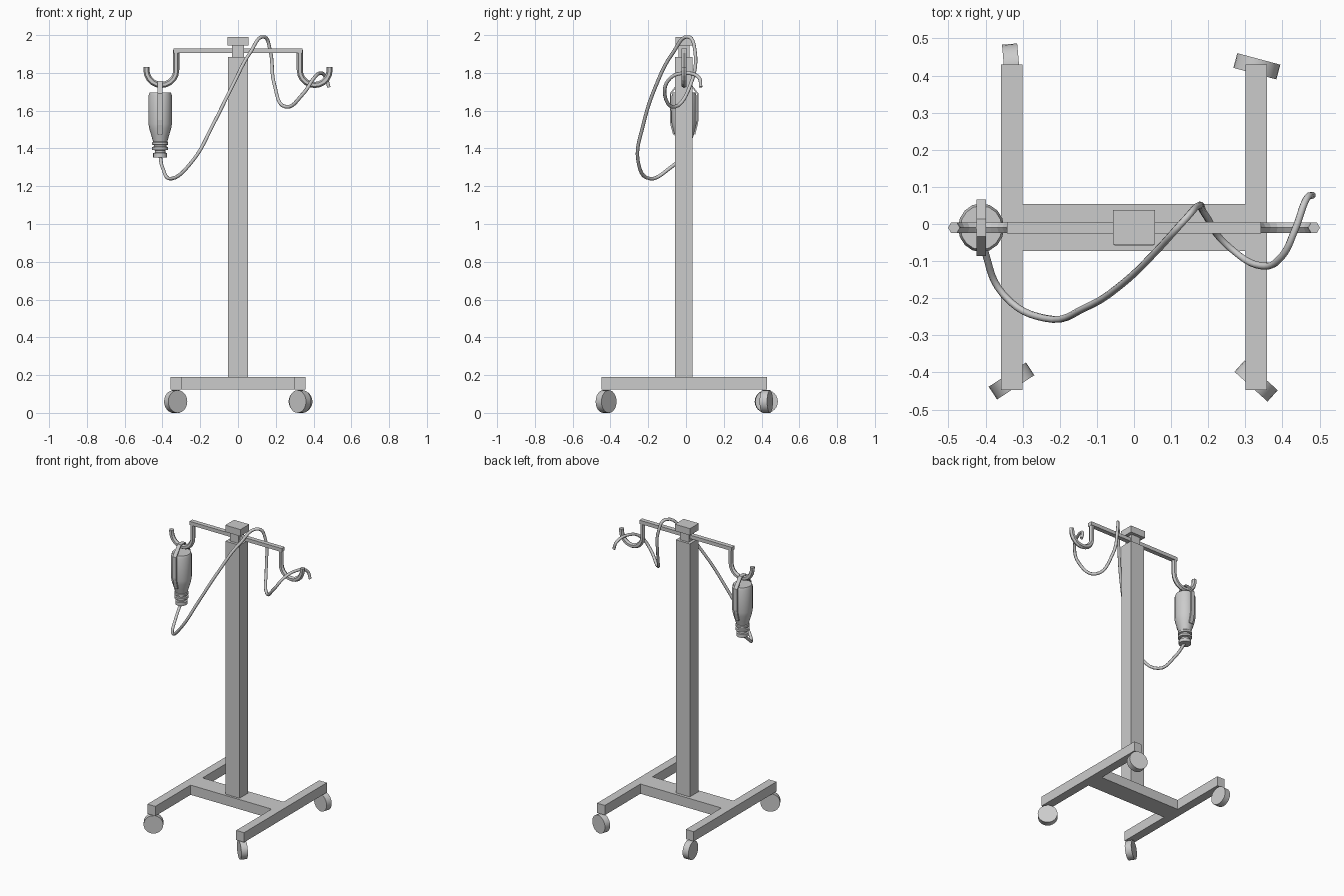
import bpy, bmesh, math
from mathutils import Vector, Matrix

cube = bpy.data.objects.get("Cube")
if cube:
    bpy.data.objects.remove(cube, do_unlink=True)

grey = bpy.data.materials.new("plain grey")
grey.use_nodes = True
colour = (0.6, 0.6, 0.6, 1)
grey.diffuse_color = colour
grey.node_tree.nodes["Principled BSDF"].inputs["Base Color"].default_value = colour

MID_Y = -0.01


def finish(name, bm, smooth=None):
    bmesh.ops.recalc_face_normals(bm, faces=bm.faces)
    mesh = bpy.data.meshes.new(name)
    bm.to_mesh(mesh)
    bm.free()
    return link(name, mesh, smooth)


def link(name, mesh, smooth=None):
    mesh.materials.clear()
    mesh.materials.append(grey)
    obj = bpy.data.objects.new(name, mesh)
    bpy.context.collection.objects.link(obj)
    if smooth:
        bpy.ops.object.select_all(action='DESELECT')
        obj.select_set(True)
        bpy.context.view_layer.objects.active = obj
        bpy.ops.object.shade_smooth_by_angle(angle=math.radians(smooth))
    return obj


def box(name, x, y, z):
    bm = bmesh.new()
    size = Matrix.Diagonal((x[1] - x[0], y[1] - y[0], z[1] - z[0], 1))
    centre = Matrix.Translation((sum(x) / 2, sum(y) / 2, sum(z) / 2))
    bmesh.ops.create_cube(bm, size=1, matrix=centre @ size)
    return finish(name, bm)


def loft(name, rings, smooth=None):
    """Skin a list of closed rings and cap both ends."""
    bm = bmesh.new()
    rows = [[bm.verts.new(p) for p in ring] for ring in rings]
    n = len(rows[0])
    for a, b in zip(rows, rows[1:]):
        for i in range(n):
            j = (i + 1) % n
            bm.faces.new((a[i], a[j], b[j], b[i]))
    bm.faces.new(rows[0])
    bm.faces.new(rows[-1])
    return finish(name, bm, smooth)


def circle_steps(n):
    return [2 * math.pi * i / n for i in range(n)]


# Wheeled H-shaped base
DECK = (0.125, 0.19)
box("left_foot", (0.30, 0.358), (-0.447, 0.43), DECK)
box("right_foot", (-0.358, -0.30), (-0.447, 0.43), DECK)
box("base_crossbar", (-0.30, 0.30), (-0.073, 0.054), DECK)

for name, x, y, heading in (("front_left_wheel", 0.329, -0.423, -42),
                            ("front_right_wheel", -0.33, -0.423, 33),
                            ("back_left_wheel", 0.331, 0.425, -15),
                            ("back_right_wheel", -0.33, 0.425, 95)):
    bm = bmesh.new()
    turn = Matrix.Rotation(math.radians(heading), 4, 'Z') @ Matrix.Rotation(math.pi / 2, 4, 'X')
    bmesh.ops.create_cone(bm, cap_ends=True, segments=24, radius1=0.06, radius2=0.06,
                          depth=0.041, matrix=Matrix.Translation((x, y, 0.06)) @ turn)
    finish(name, bm, 40)

# Upright with its neck and cap
box("post", (-0.052, 0.052), (-0.058, 0.034), (0.19, 1.885))
box("post_neck", (-0.033, 0.033), (-0.04, 0.018), (1.885, 1.945))
box("post_cap", (-0.056, 0.056), (-0.055, 0.038), (1.945, 1.99))
box("hanger_bar", (-0.342, 0.342), (MID_Y - 0.015, MID_Y + 0.015), (1.904, 1.928))

# Six-sided hooks at both ends of the bar
for name, side in (("left_hook", 1), ("right_hook", -1)):
    bend = 0.079
    rings = []
    path = [(0.327, 1.92, 0)]
    for i in range(11):
        a = math.pi * i / 10
        path.append((0.406 - bend * math.cos(a), 1.815 - bend * math.sin(a), a))
    path.append((0.485, 1.83, math.pi))
    for x, z, a in path:
        across = Vector((math.cos(a), 0, math.sin(a)))
        ring = []
        for t in circle_steps(6):
            p = Vector((x, MID_Y, z)) + 0.016 * (across * math.cos(t) + Vector((0, math.sin(t), 0)))
            ring.append((p.x * side, p.y, p.z))
        rings.append(ring)
    loft(name, rings)

# Hanging bottle with ribbed neck and outlet flange
BOTTLE_X = -0.412
profile = [(0.02, 1.353), (0.037, 1.353), (0.037, 1.376), (0.027, 1.378), (0.027, 1.39),
           (0.042, 1.393), (0.042, 1.407), (0.034, 1.41), (0.034, 1.417), (0.042, 1.42),
           (0.042, 1.432), (0.038, 1.436), (0.046, 1.465), (0.058, 1.505), (0.062, 1.53),
           (0.062, 1.68), (0.056, 1.697)]
loft("bottle", [[(BOTTLE_X + r * math.cos(t), MID_Y + r * math.sin(t) * 1.06, z)
                 for t in circle_steps(16)] for r, z in profile], 35)

# Strap running up both sides of the bottle and over the hook
half = [(0.055, 1.475), (0.068, 1.525), (0.072, 1.55), (0.072, 1.69), (0.022, 1.754)]
line = half + [(-y, z) for y, z in reversed(half)]
bm = bmesh.new()
edges = [[bm.verts.new((BOTTLE_X + dx, MID_Y + y, z)) for y, z in line] for dx in (-0.013, 0.013)]
for i in range(len(line) - 1):
    bm.faces.new((edges[0][i], edges[0][i + 1], edges[1][i + 1], edges[1][i]))
strap = finish("bottle_strap", bm)
solid = strap.modifiers.new("thickness", 'SOLIDIFY')
solid.thickness = 0.008
solid.offset = 0

# Hose from the bottle, over the bar, draped across the far hook
points = [(-0.412, -0.012, 1.36), (-0.40, -0.08, 1.30), (-0.352, -0.19, 1.24),
          (-0.24, -0.254, 1.335), (-0.13, -0.225, 1.53), (-0.03, -0.16, 1.73),
          (0.063, -0.07, 1.905), (0.14, 0.015, 1.99), (0.17, 0.047, 1.92),
          (0.192, 0.025, 1.74), (0.254, -0.06, 1.62), (0.345, -0.113, 1.69),
          (0.40, -0.085, 1.77), (0.434, -0.015, 1.798), (0.465, 0.068, 1.775),
          (0.481, 0.078, 1.725)]
curve = bpy.data.curves.new("hose_path", 'CURVE')
curve.dimensions = '3D'
curve.resolution_u = 6
curve.bevel_depth = 0.0095
curve.bevel_resolution = 2
curve.use_fill_caps = True
spline = curve.splines.new('BEZIER')
spline.bezier_points.add(len(points) - 1)
for knot, p in zip(spline.bezier_points, points):
    knot.co = p
    knot.handle_left_type = knot.handle_right_type = 'AUTO'
path_obj = bpy.data.objects.new("hose_path", curve)
bpy.context.collection.objects.link(path_obj)
bpy.context.view_layer.update()
evaluated = path_obj.evaluated_get(bpy.context.evaluated_depsgraph_get())
hose_mesh = bpy.data.meshes.new_from_object(evaluated)
bpy.data.objects.remove(path_obj, do_unlink=True)
link("hose", hose_mesh, 50)
